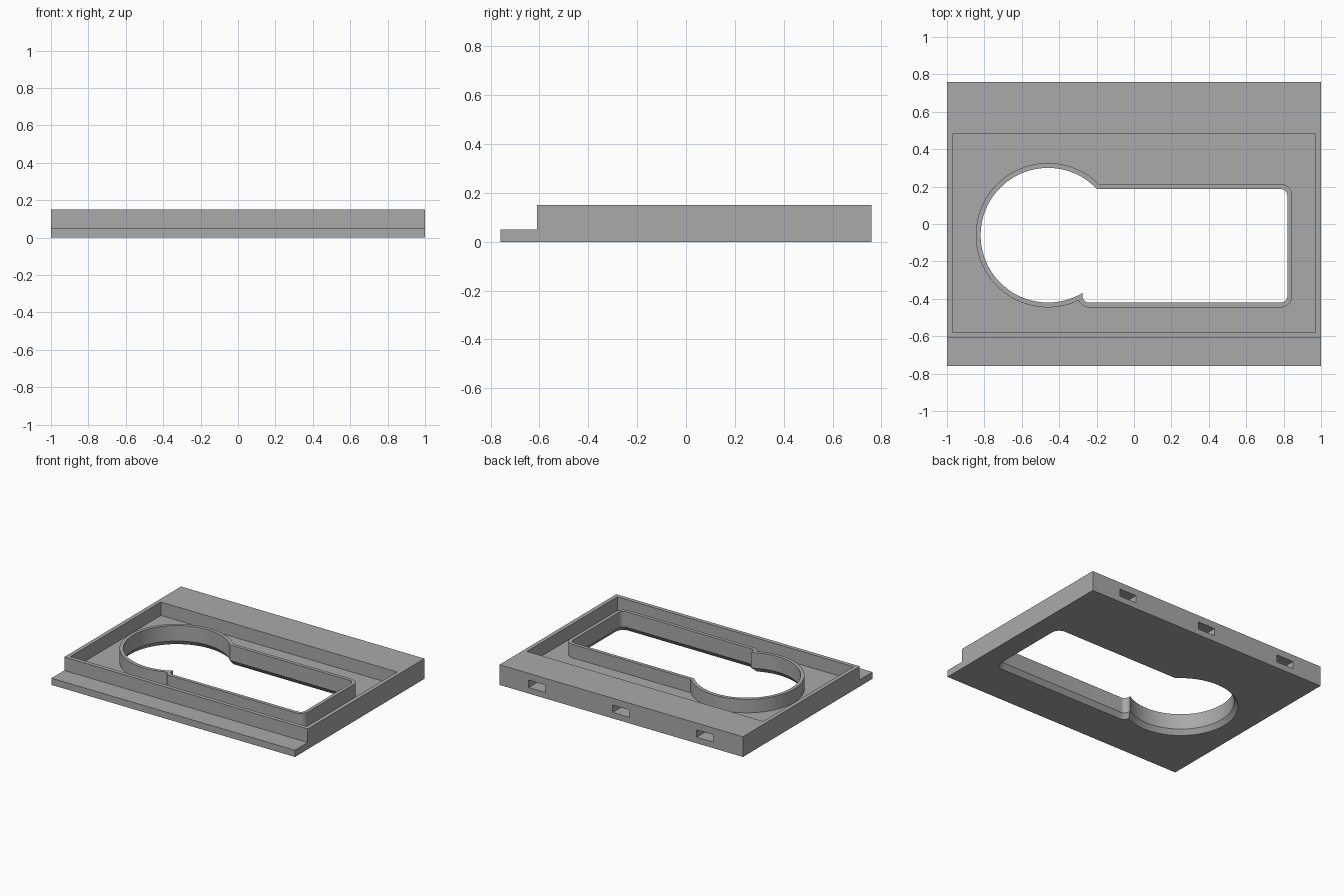
import bpy, bmesh, math

cube = bpy.data.objects.get("Cube")
if cube:
    bpy.data.objects.remove(cube, do_unlink=True)

grey = bpy.data.materials.new("mid_grey")
grey.use_nodes = True
colour = (0.4, 0.4, 0.4, 1)
grey.diffuse_color = colour
grey.node_tree.nodes["Principled BSDF"].inputs["Base Color"].default_value = colour

TOP, FLOOR = 0.15, 0.05
RIM = 0.026       # rim wall thickness
CHAMFER = 0.035   # height of the flare under the opening


def loft(name, rings):
    """Closed solid through rings of equal point count, capped at both ends."""
    bm = bmesh.new()
    loops = [[bm.verts.new(p) for p in ring] for ring in rings]
    for a, b in zip(loops, loops[1:]):
        for i in range(len(a)):
            j = (i + 1) % len(a)
            bm.faces.new((a[i], a[j], b[j], b[i]))
    bm.faces.new(loops[0])
    bm.faces.new(loops[-1])
    bmesh.ops.recalc_face_normals(bm, faces=bm.faces)
    mesh = bpy.data.meshes.new(name)
    bm.to_mesh(mesh)
    bm.free()
    mesh.materials.append(grey)
    obj = bpy.data.objects.new(name, mesh)
    bpy.context.collection.objects.link(obj)
    return obj


def box(name, x0, x1, y0, y1, z0, z1):
    return loft(name, [[(x0, y0, z), (x1, y0, z), (x1, y1, z), (x0, y1, z)] for z in (z0, z1)])


def disc(grow, z):
    """Round end of the opening."""
    r = 0.36 + grow
    return [(-0.46 + r * math.cos(t), -0.06 + r * math.sin(t), z)
            for t in (math.tau * i / 96 for i in range(96))]


def slot(grow, z):
    """Long end of the opening, with rounded corners."""
    x0, x1, y0, y1, r = -0.275 - grow, 0.82 + grow, -0.42 - grow, 0.187 + grow, 0.035 + grow
    corners = [(x1 - r, y1 - r), (x0 + r, y1 - r), (x0 + r, y0 + r), (x1 - r, y0 + r)]
    return [(cx + r * math.cos(t), cy + r * math.sin(t), z)
            for q, (cx, cy) in enumerate(corners)
            for t in (math.pi / 2 * (q + i / 8) for i in range(9))]


def combine(target, tool, operation):
    mod = target.modifiers.new(operation.lower(), "BOOLEAN")
    mod.operation, mod.object, mod.solver = operation, tool, "EXACT"
    bpy.context.view_layer.objects.active = target
    bpy.ops.object.modifier_apply(modifier=mod.name)
    bpy.data.objects.remove(tool, do_unlink=True)


# Base plate with a low front lip, extruded sideways from its profile
profile = [(-0.76, 0), (0.76, 0), (0.76, TOP), (-0.61, TOP), (-0.61, FLOOR), (-0.76, FLOOR)]
plate = loft("base_plate", [[(x, y, z) for y, z in profile] for x in (-1, 1)])

# Shallow tray
combine(plate, box("tray_cutter", -0.97, 0.97, -0.58, 0.48, FLOOR, 0.3), "DIFFERENCE")

# Raised rim round the opening
for shape in (disc, slot):
    combine(plate, loft("rim", [shape(RIM, 0.02), shape(RIM, TOP)]), "UNION")

# Opening, flared at the underside
for shape in (disc, slot):
    rings = [shape(RIM, -0.05), shape(RIM, 0), shape(0, CHAMFER), shape(0, 0.3)]
    combine(plate, loft("opening_cutter", rings), "DIFFERENCE")

# Sockets in the back edge
for x in (-0.69, 0, 0.69):
    combine(plate, box("socket_cutter", x - 0.07, x + 0.07, 0.56, 0.9, 0.045, 0.1), "DIFFERENCE")

bpy.ops.object.select_all(action="DESELECT")
plate.select_set(True)
bpy.context.view_layer.objects.active = plate
bpy.ops.object.shade_smooth_by_angle(angle=math.radians(25))
